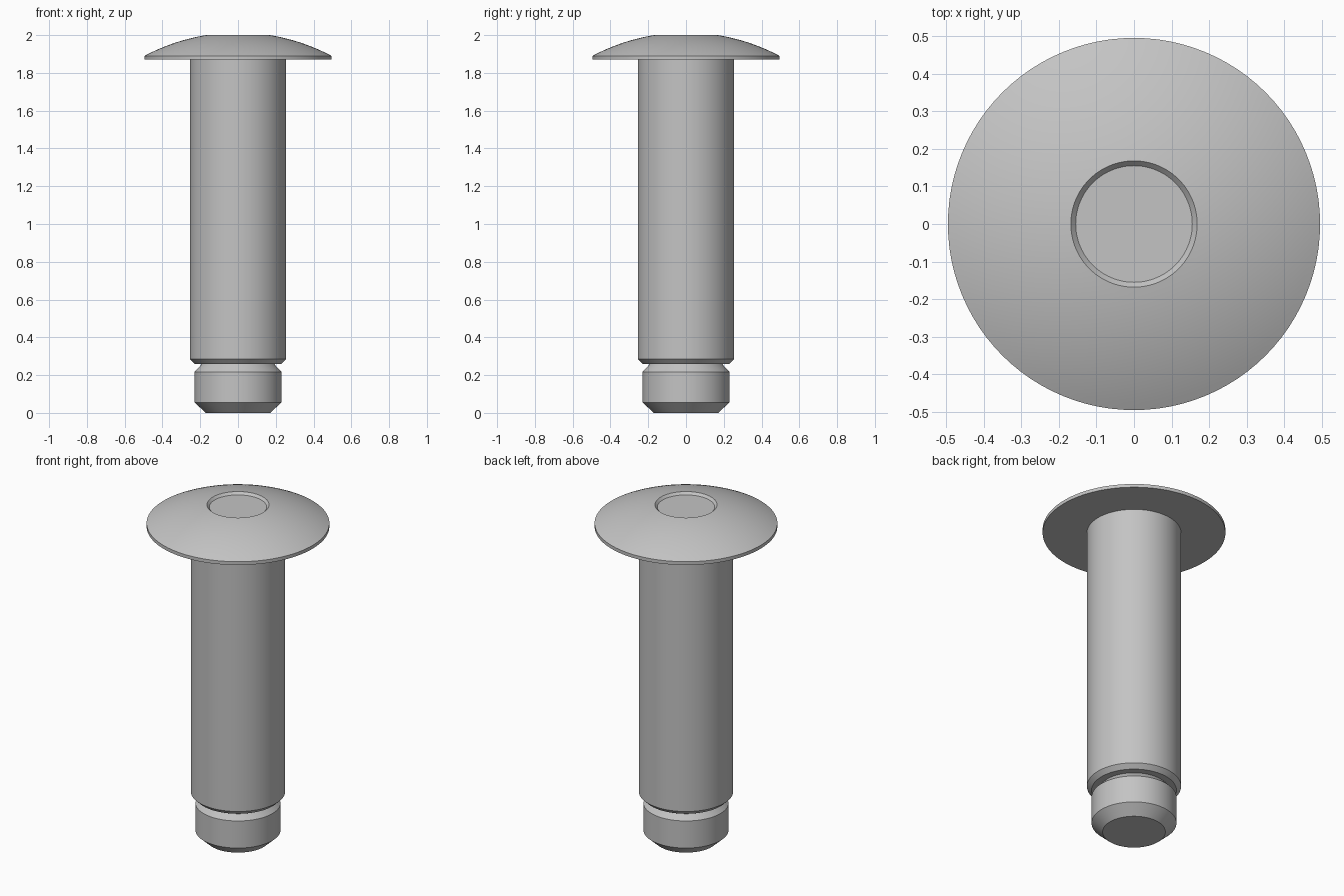
import bpy, bmesh
from math import sin, cos, pi, sqrt, radians

cube = bpy.data.objects.get("Cube")
if cube:
    bpy.data.objects.remove(cube)

SEGMENTS = 96
GREY = (0.55, 0.55, 0.55, 1)
steel = bpy.data.materials.new("plain_grey_steel")
steel.use_nodes = True
steel.diffuse_color = GREY
steel.node_tree.nodes["Principled BSDF"].inputs["Base Color"].default_value = GREY


def lathe(name, profile, cap_start=False, cap_end=False):
    """Turn a (radius, height) profile, listed bottom to top, around z."""
    bm = bmesh.new()
    angles = [2 * pi * i / SEGMENTS for i in range(SEGMENTS)]
    rings = [[bm.verts.new((r * cos(a), r * sin(a), z)) for a in angles]
             for r, z in profile]
    for low, high in zip(rings, rings[1:]):
        for i in range(SEGMENTS):
            j = (i + 1) % SEGMENTS
            bm.faces.new((low[i], low[j], high[j], high[i]))
    if cap_start:
        bm.faces.new(rings[0][::-1])
    if cap_end:
        bm.faces.new(rings[-1])
    mesh = bpy.data.meshes.new(name)
    bm.to_mesh(mesh)
    bm.free()
    mesh.materials.append(steel)
    obj = bpy.data.objects.new(name, mesh)
    bpy.context.collection.objects.link(obj)
    bpy.ops.object.select_all(action="DESELECT")
    obj.select_set(True)
    bpy.context.view_layer.objects.active = obj
    bpy.ops.object.shade_smooth_by_angle(angle=radians(25))
    return obj


SHANK_R, HEAD_R, RECESS_R = 0.255, 0.495, 0.168
HEAD_BASE, RIM_TOP, TOP = 1.87, 1.89, 2.0

# Shank with chamfered tip, retaining groove and chamfered shoulder
lathe("shank", [(0.17, 0), (0.23, 0.055), (0.23, 0.217), (0.19, 0.26),
                (0.23, 0.26), (SHANK_R, 0.285), (SHANK_R, HEAD_BASE)],
      cap_start=True)

# Domed head: spherical arc from the rim to the edge of the recess
total = (HEAD_R**2 - RECESS_R**2) / (TOP - RIM_TOP)
rise = (total + TOP - RIM_TOP) / 2
radius = sqrt(rise**2 + RECESS_R**2)
centre = TOP - rise
STEPS = 16
dome = []
for k in range(STEPS + 1):
    r = HEAD_R + (RECESS_R - HEAD_R) * k / STEPS
    dome.append((r, centre + sqrt(radius**2 - r**2)))

# Head underside, rim, dome, then the shallow chamfered recess
lathe("domed_head", [(SHANK_R, HEAD_BASE), (HEAD_R, HEAD_BASE)] + dome
      + [(0.155, TOP - 0.014)], cap_end=True)
